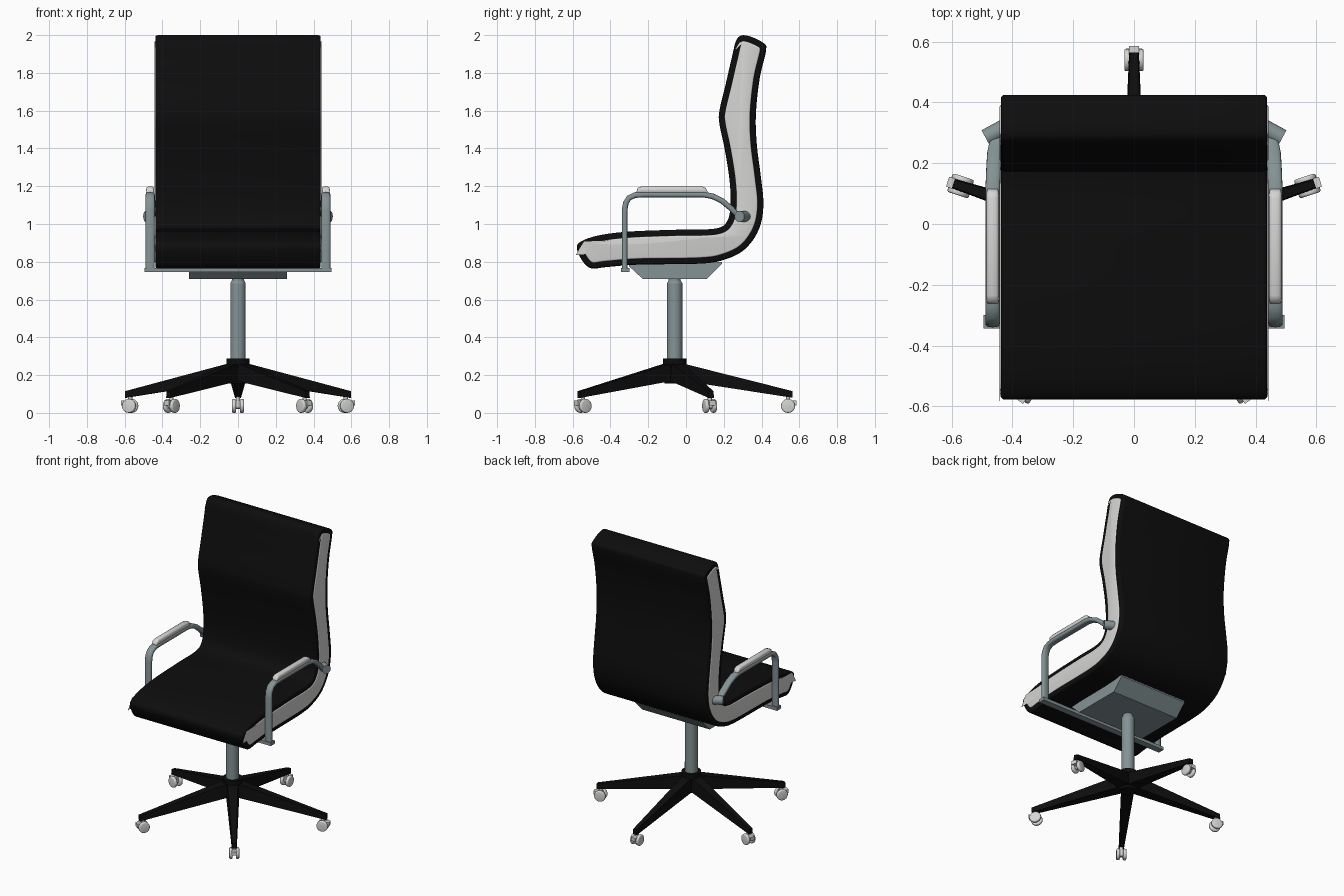
import bpy, bmesh, math
from mathutils import Vector, Matrix

if "Cube" in bpy.data.objects:
    bpy.data.objects.remove(bpy.data.objects["Cube"])


def material(name, rgb):
    m = bpy.data.materials.new(name)
    m.use_nodes = True
    m.diffuse_color = (*rgb, 1)
    m.node_tree.nodes["Principled BSDF"].inputs["Base Color"].default_value = (*rgb, 1)
    return m


BLACK = material("black leather", (0.004, 0.004, 0.004))
PALE = material("pale grey", (0.66, 0.66, 0.65))
STEEL = material("blue grey steel", (0.23, 0.29, 0.30))
CENTRE_Y = -0.06


def finish(bm, name, mat, angle=35):
    bmesh.ops.recalc_face_normals(bm, faces=bm.faces)
    me = bpy.data.meshes.new(name)
    bm.to_mesh(me)
    bm.free()
    me.materials.append(mat)
    me.shade_smooth()
    me.set_sharp_from_angle(angle=math.radians(angle))
    ob = bpy.data.objects.new(name, me)
    bpy.context.collection.objects.link(ob)
    return ob


def cylinder(bm, a, b, r1, r2=None, sides=24, bevel=0):
    a, b = Vector(a), Vector(b)
    rot = (b - a).to_track_quat("Z", "Y").to_matrix().to_4x4()
    new = bmesh.ops.create_cone(
        bm, cap_ends=True, segments=sides, radius1=r1, radius2=r1 if r2 is None else r2,
        depth=(b - a).length, matrix=Matrix.Translation((a + b) / 2) @ rot)["verts"]
    if bevel:
        rims = {e for v in new for e in v.link_edges if e.calc_face_angle(0) > 1}
        bmesh.ops.bevel(bm, geom=list(rims), offset=bevel, segments=3, profile=0.5, affect="EDGES")


def loft(bm, rings):
    """Skin a list of equal-length point rings and cap both ends."""
    rings = [[bm.verts.new(p) for p in ring] for ring in rings]
    for r, s in zip(rings, rings[1:]):
        for i in range(len(r)):
            j = (i + 1) % len(r)
            bm.faces.new((r[i], r[j], s[j], s[i]))
    bm.faces.new(rings[0])
    bm.faces.new(rings[-1])


def smooth_loop(points, steps):
    """Closed Catmull-Rom curve through the points."""
    pts, out = [Vector(p) for p in points], []
    n = len(pts)
    for i in range(n):
        a, b, c, d = (pts[(i + k) % n] for k in (-1, 0, 1, 2))
        for s in range(steps):
            t = s / steps
            out.append(0.5 * (2 * b + (c - a) * t + (2 * a - 5 * b + 4 * c - d) * t * t
                              + (3 * b - a - 3 * c + d) * t ** 3))
    return out


def inset_loop(loop, dist):
    """Offset an anticlockwise loop inwards, dropping points that would overlap."""
    out = []
    for i, p in enumerate(loop):
        t = (loop[(i + 1) % len(loop)] - loop[i - 1]).normalized()
        q = p + Vector((-t.y, t.x)) * dist
        if min((q - o).length for o in loop) > dist * 0.985:
            out.append(q)
    return out


def slab(name, loop, half, bevel, mat):
    """Side profile extruded across the width with rounded rims."""
    bm = bmesh.new()
    loft(bm, [[(x, p.x, p.y) for p in loop] for x in (-half, half)])
    bmesh.ops.recalc_face_normals(bm, faces=bm.faces)
    rims = [e for e in bm.edges if e.calc_face_angle(0) > 1.2]
    bmesh.ops.bevel(bm, geom=rims, offset=bevel, segments=3, profile=0.5, affect="EDGES")
    return finish(bm, name, mat, 50)


# Seat and back: one continuous side profile, anticlockwise from the seat front
profile = [
    (-0.578, 0.87), (-0.545, 0.80), (-0.50, 0.765), (-0.42, 0.772), (-0.25, 0.785),
    (0.07, 0.79), (0.20, 0.81), (0.31, 0.865), (0.385, 0.97), (0.41, 1.10),
    (0.395, 1.26), (0.375, 1.42), (0.37, 1.58), (0.39, 1.77), (0.424, 1.92),
    (0.408, 1.96), (0.32, 1.998), (0.27, 1.98), (0.24, 1.87), (0.21, 1.74),
    (0.177, 1.60), (0.177, 1.53), (0.205, 1.395), (0.23, 1.235), (0.236, 1.10),
    (0.215, 1.01), (0.15, 0.975), (-0.04, 0.97), (-0.30, 0.96), (-0.46, 0.94),
    (-0.555, 0.908)]
outline = smooth_loop(profile, 6)
slab("seat_and_back", outline, 0.438, 0.012, BLACK)
slab("side_panels", inset_loop(outline, 0.03), 0.442, 0.009, PALE)

# Mounting plate under the seat
bm = bmesh.new()
plate = [(-0.31, 0.80), (-0.30, 0.775), (-0.23, 0.71), (0.11, 0.71), (0.19, 0.79), (0.19, 0.80)]
loft(bm, [[(x, y, z) for y, z in plate] for x in (-0.26, 0.26)])
finish(bm, "seat_mount", STEEL, 20)

# Flat bar that carries both armrests
bm = bmesh.new()
bmesh.ops.create_cube(bm, size=1, matrix=Matrix.Translation((0, -0.322, 0.757))
                      @ Matrix.Diagonal((0.99, 0.045, 0.022, 1)))
finish(bm, "arm_crossbar", STEEL)

# Armrests
arm_path = [
    (0.465, -0.325, 0.76), (0.465, -0.325, 1.07), (0.465, -0.319, 1.11), (0.465, -0.302, 1.138),
    (0.465, -0.27, 1.153), (0.465, -0.22, 1.156), (0.465, 0.09, 1.156), (0.464, 0.14, 1.147),
    (0.462, 0.19, 1.123), (0.459, 0.235, 1.086), (0.453, 0.265, 1.055), (0.445, 0.295, 1.038)]
pad_path = [(-0.262, 1.164, 0.3), (-0.255, 1.176, 0.8), (-0.235, 1.18, 1),
            (0.085, 1.18, 1), (0.105, 1.176, 0.8), (0.115, 1.164, 0.3)]
circle = [(math.cos(a), math.sin(a)) for a in (math.tau * k / 16 for k in range(16))]


def soften(v):
    return math.copysign(abs(v) ** 0.7, v)


for side, label in ((1, "left"), (-1, "right")):
    bm = bmesh.new()
    pts = [Vector((side * x, y, z)) for x, y, z in arm_path]
    rings = []
    for i, p in enumerate(pts):
        t = pts[min(i + 1, len(pts) - 1)] - pts[max(i - 1, 0)]
        n = Vector((0, -t.z, t.y)).normalized()
        rings.append([p + Vector((0.024 * soften(c), 0, 0)) + n * 0.015 * soften(s)
                      for c, s in circle])
    loft(bm, rings)
    finish(bm, label + "_arm_tube", STEEL)

    bm = bmesh.new()
    cylinder(bm, (side * 0.42, 0.32, 1.04), (side * 0.488, 0.283, 1.04), 0.029)
    finish(bm, label + "_arm_bracket", STEEL)

    bm = bmesh.new()
    loft(bm, [[(side * 0.465 + 0.021 * soften(c) * (0.7 + 0.3 * k), y, z + 0.019 * soften(s) * k)
               for c, s in circle] for y, z, k in pad_path])
    finish(bm, label + "_arm_pad", PALE, 60)

# Gas lift column
bm = bmesh.new()
for z0, z1, r0, r1 in ((0.25, 0.685, 0.041, 0.041), (0.685, 0.70, 0.041, 0.033),
                       (0.69, 0.73, 0.032, 0.032)):
    cylinder(bm, (0, CENTRE_Y, z0), (0, CENTRE_Y, z1), r0, r1, 32)
finish(bm, "lift_column", STEEL)

# Hub with five tapered legs
bm = bmesh.new()
cylinder(bm, (0, CENTRE_Y, 0.18), (0, CENTRE_Y, 0.288), 0.062, sides=32)
cylinder(bm, (0, CENTRE_Y, 0.155), (0, CENTRE_Y, 0.18), 0.052, 0.062, sides=32)
casters = bmesh.new()
for i in range(5):
    place = Matrix.Translation((0, CENTRE_Y, 0)) @ Matrix.Rotation(
        math.radians(90 + 72 * i), 4, "Z")
    rings = []
    for r, half, low, high in ((0.03, 0.042, 0.172, 0.265), (0.625, 0.016, 0.08, 0.115)):
        rings.append([place @ Vector((r, y, z)) for y, z in
                      ((-half, low), (half, low), (half * 0.8, high), (-half * 0.8, high))])
    loft(bm, rings)
    # Twin-wheel caster with axle, fork and pin
    for s in (-1, 1):
        cylinder(casters, place @ Vector((0.60, s * 0.01, 0.037)),
                 place @ Vector((0.60, s * 0.032, 0.037)), 0.037, bevel=0.007)
    cylinder(casters, place @ Vector((0.60, -0.02, 0.037)),
             place @ Vector((0.60, 0.02, 0.037)), 0.016)
    cylinder(casters, place @ Vector((0.60, 0, 0.03)), place @ Vector((0.60, 0, 0.095)), 0.011)
    bmesh.ops.create_cube(casters, size=1, matrix=place @ Matrix.Translation((0.615, 0, 0.052))
                          @ Matrix.Diagonal((0.06, 0.034, 0.025, 1)))
finish(bm, "star_base", BLACK, 25)
finish(casters, "casters", PALE)
